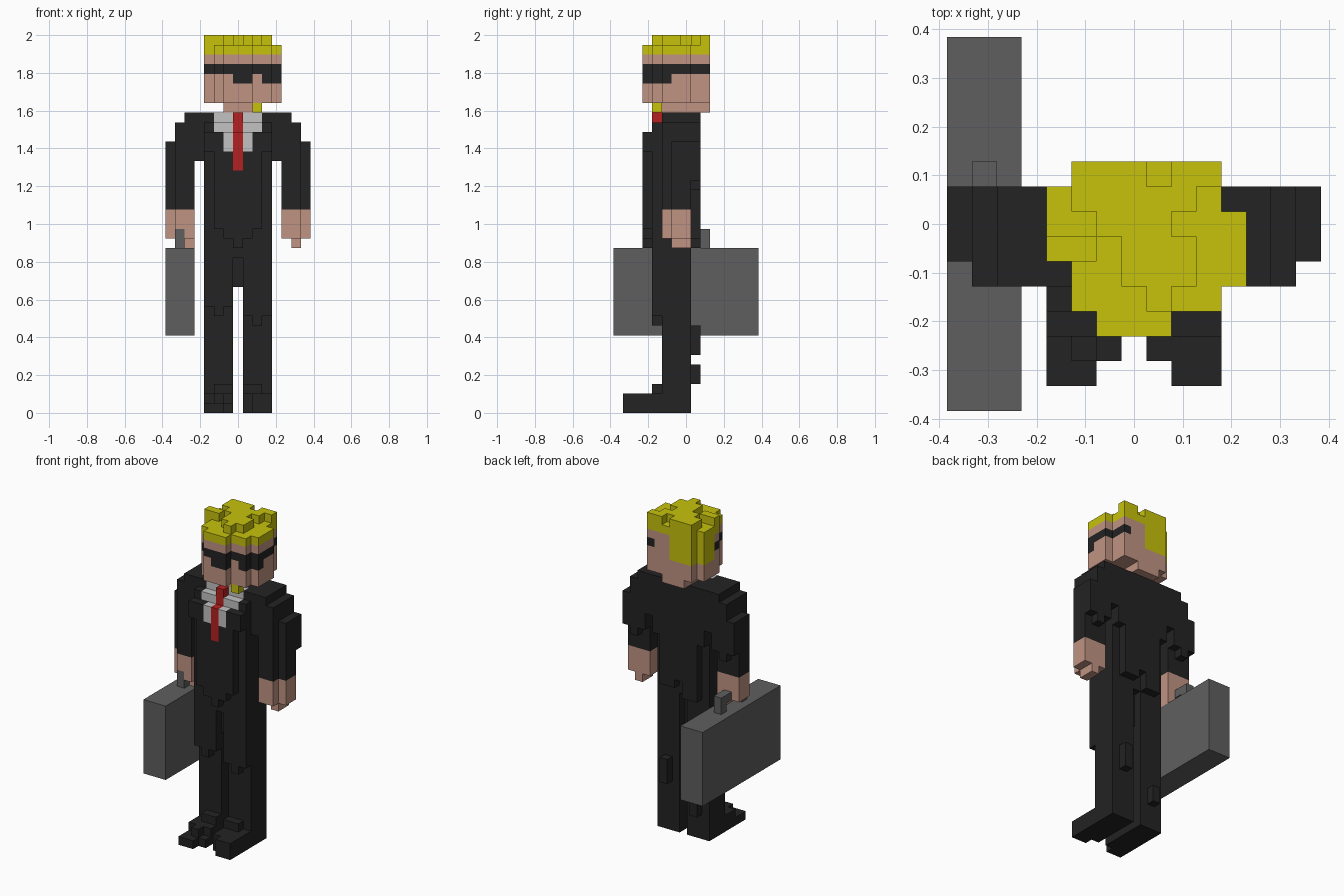
import bpy, bmesh

cube = bpy.data.objects.get("Cube")
if cube:
    bpy.data.objects.remove(cube, do_unlink=True)

V = 2 / 39      # block size
used = set()    # cells already taken by earlier parts


def material(name, rgb):
    lin = [((c / 255 + 0.055) / 1.055) ** 2.4 if c > 10 else c / 255 / 12.92 for c in rgb]
    m = bpy.data.materials.new(name)
    m.use_nodes = True
    m.diffuse_color = (*lin, 1)
    bsdf = m.node_tree.nodes["Principled BSDF"]
    bsdf.inputs["Base Color"].default_value = (*lin, 1)
    bsdf.inputs["Roughness"].default_value = 0.9
    return m


SUIT = material("suit_black", (35, 35, 35))
SKIN = material("skin", (192, 148, 131))
HAIR = material("hair_yellow", (198, 194, 12))
SHIRT = material("shirt_white", (194, 194, 194))
TIE = material("tie_red", (182, 33, 33))
CASE = material("case_grey", (95, 95, 95))

# outward corner loops of a unit cell, by direction
SIDES = {
    (1, 0, 0): [(1, 0, 0), (1, 1, 0), (1, 1, 1), (1, 0, 1)],
    (-1, 0, 0): [(0, 0, 0), (0, 0, 1), (0, 1, 1), (0, 1, 0)],
    (0, 1, 0): [(0, 1, 0), (0, 1, 1), (1, 1, 1), (1, 1, 0)],
    (0, -1, 0): [(0, 0, 0), (1, 0, 0), (1, 0, 1), (0, 0, 1)],
    (0, 0, 1): [(0, 0, 1), (1, 0, 1), (1, 1, 1), (0, 1, 1)],
    (0, 0, -1): [(0, 0, 0), (0, 1, 0), (1, 1, 0), (1, 0, 0)],
}


def blocks(name, mats, boxes, rule=lambda x, y, z: 0, mirror=False):
    """Union of cell boxes (x0, x1, y0, y1, z0, z1), skinned by its outer faces."""
    cells = set()
    for x0, x1, y0, y1, z0, z1 in boxes:
        if mirror:
            x0, x1 = 15 - x1, 15 - x0
        cells |= {(x, y, z) for x in range(x0, x1) for y in range(y0, y1) for z in range(z0, z1)}
    cells -= used
    used.update(cells)
    bm, verts = bmesh.new(), {}
    for c in sorted(cells):
        for d, loop in SIDES.items():
            if tuple(a + b for a, b in zip(c, d)) in cells:
                continue
            face = []
            for corner in loop:
                k = tuple(a + b for a, b in zip(c, corner))
                if k not in verts:
                    verts[k] = bm.verts.new(((k[0] - 7.5) * V, (k[1] - 7.5) * V, k[2] * V))
                face.append(verts[k])
            bm.faces.new(face).material_index = rule(*c)
    # merge flat neighbours of one colour
    bmesh.ops.dissolve_limit(bm, angle_limit=0.01, verts=bm.verts[:], edges=bm.edges[:],
                             delimit={'MATERIAL'})
    me = bpy.data.meshes.new(name)
    bm.to_mesh(me)
    bm.free()
    for m in mats:
        me.materials.append(m)
    ob = bpy.data.objects.new(name, me)
    bpy.context.collection.objects.link(ob)
    return ob


# head with hair, dark glasses and skin chosen per cell
def head_colour(x, y, z):
    if z >= 37 or (z >= 34 and y >= 7 and x < 8):
        return 1
    if z == 35 and (y < 9 or x >= 10):
        return 2
    if z == 34 and y < 6 and (x in (7, 8) or x >= 10):
        return 2
    return 0


plan = [(6, 9, 3, 4), (5, 11, 4, 5), (5, 12, 5, 6), (4, 12, 6, 8), (4, 11, 8, 9), (5, 11, 9, 10)]
tufts = [(8, 9, 4, 5), (7, 10, 5, 7), (6, 9, 7, 8), (5, 10, 8, 9), (5, 8, 9, 10), (9, 11, 9, 10),
         (4, 6, 6, 7)]
blocks("head", [SKIN, HAIR, SUIT],
       [(*p, 32, 38) for p in plan] + [(*t, 38, 39) for t in tufts], head_colour)
blocks("neck", [SKIN], [(6, 9, 5, 10, 31, 32)])
blocks("earpiece", [HAIR], [(9, 10, 4, 5, 31, 32)])

# tie and shirt
blocks("tie", [TIE], [(7, 8, 4, 5, 29, 31), (7, 8, 3, 4, 25, 29)])
blocks("shirt", [SHIRT], [(5, 10, 5, 6, 30, 31), (5, 10, 4, 6, 29, 30), (6, 9, 3, 4, 27, 29)])

# jacket: core, shoulders, front panel, back panel
blocks("jacket", [SUIT], [
    (4, 11, 5, 9, 24, 31), (4, 11, 4, 8, 17, 30), (2, 13, 5, 9, 26, 31),
    (5, 10, 3, 4, 19, 27), (6, 9, 3, 4, 18, 19), (7, 8, 3, 4, 17, 18),
    (4, 6, 3, 4, 27, 29), (9, 11, 3, 4, 27, 29),
    (5, 10, 8, 9, 19, 24), (5, 7, 8, 9, 17, 19), (8, 10, 8, 9, 18, 19)])

# arms and hands
for side, mirror in (("right", False), ("left", True)):
    blocks(side + "_sleeve", [SUIT], [
        (1, 3, 5, 9, 24, 30), (0, 1, 6, 9, 24, 28),
        (1, 3, 5, 8, 21, 24), (0, 1, 6, 8, 21, 24), (1, 2, 8, 9, 23, 24)], mirror=mirror)

# briefcase with handle
blocks("briefcase", [CASE], [(0, 3, 0, 15, 8, 17)])
blocks("briefcase_handle", [CASE], [
    (1, 2, 5, 6, 17, 19), (1, 2, 9, 10, 17, 19), (1, 2, 5, 10, 18, 19)])
blocks("right_hand", [SKIN], [(1, 3, 5, 8, 18, 21), (0, 1, 6, 8, 18, 21), (2, 3, 6, 8, 17, 18)])
blocks("left_hand", [SKIN], [(12, 14, 5, 8, 18, 21), (14, 15, 6, 8, 18, 21), (13, 14, 6, 8, 17, 18)])

# trousers
blocks("trouser_seat", [SUIT], [(4, 7, 4, 8, 13, 17), (8, 11, 4, 8, 13, 17),
                                (7, 8, 5, 7, 13, 17), (7, 8, 4, 7, 16, 17)])
blocks("right_leg", [SUIT], [(4, 7, 5, 8, 2, 13), (4, 7, 4, 5, 11, 13), (5, 6, 4, 5, 10, 11),
                             (5, 6, 8, 9, 3, 5)])
blocks("left_leg", [SUIT], [(8, 11, 5, 8, 2, 13), (8, 11, 4, 5, 10, 13), (9, 10, 4, 5, 9, 10),
                            (9, 10, 8, 9, 6, 9)])

# shoes
blocks("right_shoe", [SUIT], [(4, 6, 1, 8, 0, 1), (6, 7, 2, 8, 0, 1), (5, 6, 2, 8, 1, 2),
                              (4, 7, 3, 8, 1, 2), (5, 7, 4, 8, 2, 3)])
blocks("left_shoe", [SUIT], [(9, 11, 1, 8, 0, 2), (8, 9, 2, 8, 0, 2), (8, 10, 4, 8, 2, 3)])
